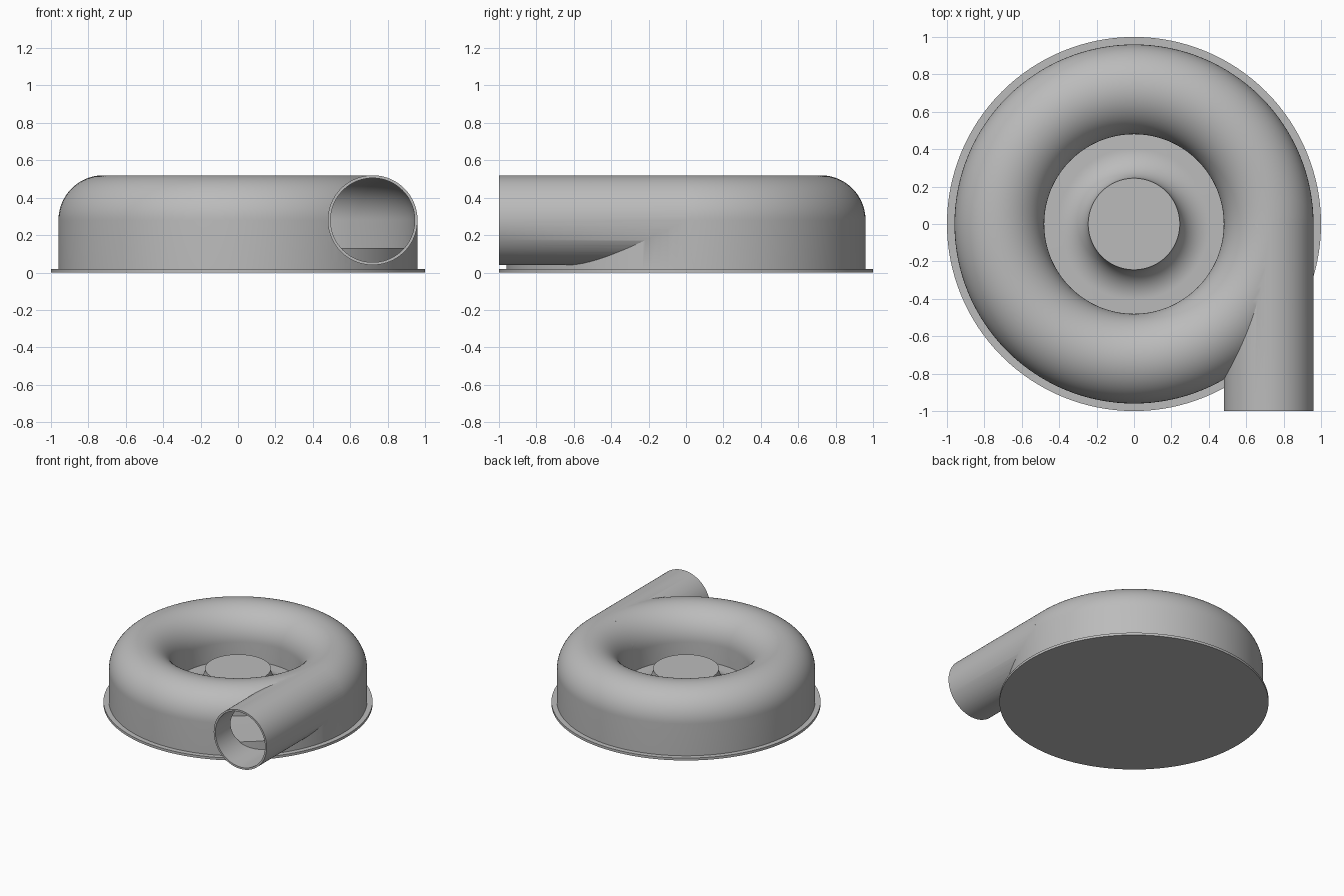
import bpy, bmesh
from math import pi, sin, cos
from mathutils import Matrix

default = bpy.data.objects.get("Cube")
if default:
    bpy.data.objects.remove(default, do_unlink=True)

SEGMENTS = 128
RING, TUBE, AXIS_Z = 0.72, 0.24, 0.28   # scroll centre radius, tube radius, tube height
WALL = 0.015
FLOOR_Z = 0.13

grey = bpy.data.materials.new("light_grey")
grey.use_nodes = True
grey.diffuse_color = (0.5, 0.5, 0.5, 1)
grey.node_tree.nodes["Principled BSDF"].inputs["Base Color"].default_value = (0.5, 0.5, 0.5, 1)


def finish(name, bm):
    bmesh.ops.recalc_face_normals(bm, faces=bm.faces)
    mesh = bpy.data.meshes.new(name)
    bm.to_mesh(mesh)
    bm.free()
    mesh.materials.append(grey)
    obj = bpy.data.objects.new(name, mesh)
    bpy.context.collection.objects.link(obj)
    return obj


def lathe(name, profile):
    """Spin a closed (radius, height) outline around the z axis."""
    bm = bmesh.new()
    verts = [bm.verts.new((r, 0, z)) for r, z in profile]
    edges = [bm.edges.new((a, b)) for a, b in zip(verts, verts[1:] + verts[:1])]
    bmesh.ops.spin(bm, geom=verts + edges, cent=(0, 0, 0), axis=(0, 0, 1),
                   angle=2 * pi, steps=SEGMENTS, use_duplicate=False)
    bmesh.ops.remove_doubles(bm, verts=bm.verts, dist=1e-5)
    return finish(name, bm)


def tube_solid(name, radius, y_front, y_back):
    """Solid round bar along y at the outlet position."""
    bm = bmesh.new()
    place = Matrix.Translation((RING, (y_front + y_back) / 2, AXIS_Z)) @ Matrix.Rotation(pi / 2, 4, "X")
    bmesh.ops.create_cone(bm, cap_ends=True, segments=96, radius1=radius, radius2=radius,
                          depth=y_back - y_front, matrix=place)
    return finish(name, bm)


def arch(radius, bottom):
    """Outline with straight sides and a half-round top."""
    top = [(RING + radius * cos(pi * i / 40), AXIS_Z + radius * sin(pi * i / 40)) for i in range(41)]
    return [(RING + radius, bottom)] + top + [(RING - radius, bottom)]


def boolean(target, tool, operation):
    mod = target.modifiers.new(operation.lower(), "BOOLEAN")
    mod.operation, mod.solver, mod.object = operation, "EXACT", tool
    bpy.context.view_layer.objects.active = target
    bpy.ops.object.modifier_apply(modifier=mod.name)
    bpy.data.objects.remove(tool, do_unlink=True)


# Scroll housing with its tangential outlet, hollowed out
housing = lathe("scroll_housing", arch(TUBE, 0.01))
boolean(housing, tube_solid("outlet_pipe", TUBE, -1, 0), "UNION")
boolean(housing, lathe("cavity", arch(TUBE - WALL, -0.1)), "DIFFERENCE")
boolean(housing, tube_solid("bore", TUBE - WALL, -1.1, -0.01), "DIFFERENCE")

# Raised floor flaring up into the central hub
HUB_R, HUB_Z, FLARE = 0.245, 0.29, 0.16
flare = [(HUB_R + FLARE * (1 - cos(pi / 2 * i / 16)), HUB_Z - FLARE * sin(pi / 2 * i / 16))
         for i in range(17)]
floor = lathe("floor_and_hub", [(0, 0.01), (0, HUB_Z)] + flare + [(0.95, FLOOR_Z), (0.95, 0.01)])

# Thin base flange
flange = lathe("base_flange", [(0, 0), (0, 0.02), (1, 0.02), (1, 0)])

# Smooth shading with crisp edges
bpy.ops.object.select_all(action="DESELECT")
for obj in (housing, floor, flange):
    obj.select_set(True)
bpy.context.view_layer.objects.active = housing
bpy.ops.object.shade_smooth_by_angle(angle=pi / 6)
